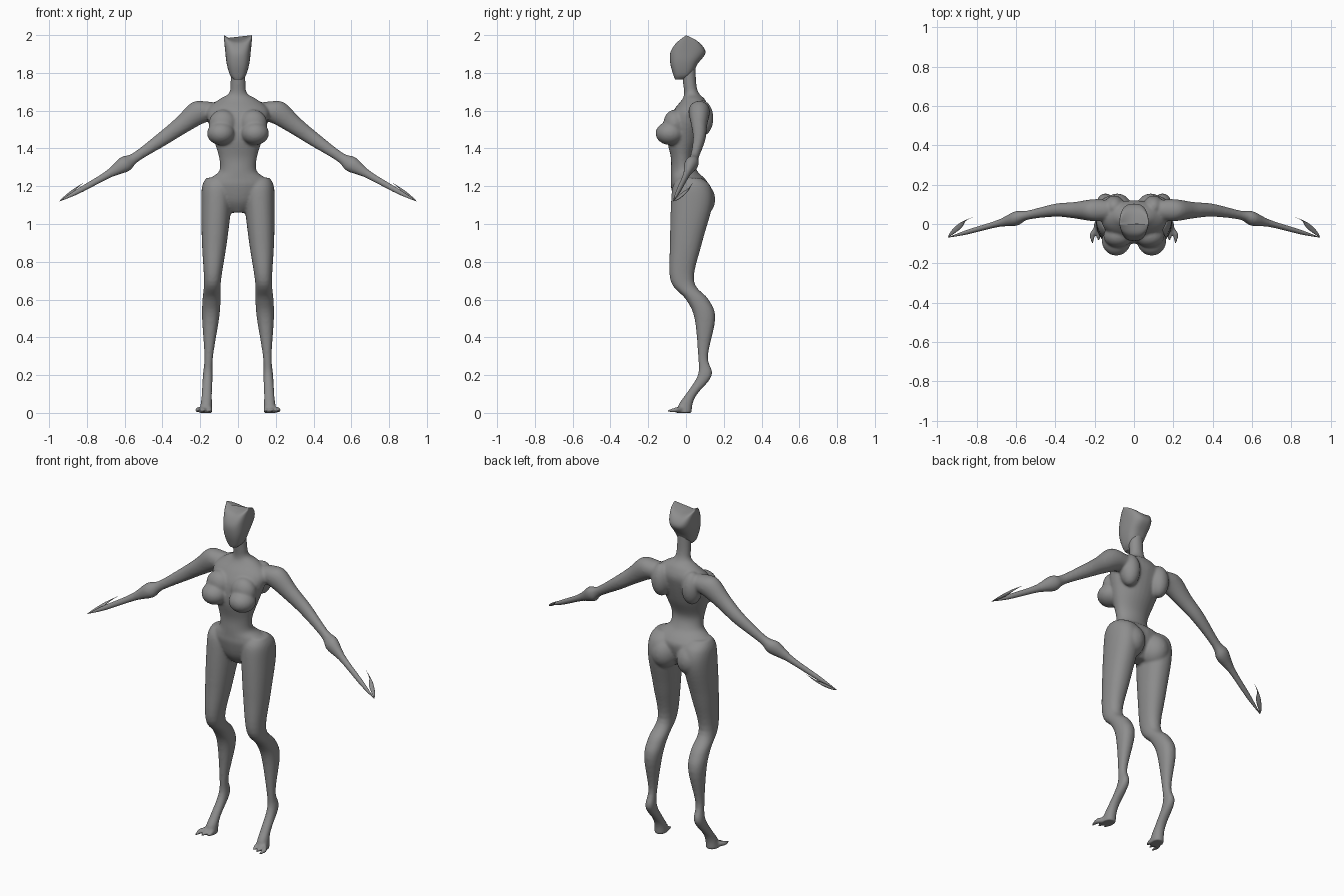
import bpy, bmesh, math
from mathutils import Vector, Matrix

cube = bpy.data.objects.get("Cube")
if cube:
    bpy.data.objects.remove(cube)

grey = bpy.data.materials.new("plain grey")
grey.use_nodes = True
grey.diffuse_color = (0.27, 0.27, 0.27, 1)
grey.node_tree.nodes["Principled BSDF"].inputs["Base Color"].default_value = grey.diffuse_color

X, Y, Z = Vector((1, 0, 0)), Vector((0, 1, 0)), Vector((0, 0, 1))


def ring(z, wide, deep, x=0, y=0):
    """One oval cross-section: its centre and its two radii."""
    return Vector((x, y, z, wide, deep))


def spline(rows, steps=5):
    """Smooth in-between sections through the given ones."""
    out = []
    for i, b in enumerate(rows[:-1]):
        a, c = rows[max(i - 1, 0)], rows[i + 1]
        d = rows[min(i + 2, len(rows) - 1)]
        for k in range(steps):
            t = k / steps
            out.append(b + (c - a) * (t / 2)
                       + (2 * a - 5 * b + 4 * c - d) * (t * t / 2)
                       + (3 * b - a - 3 * c + d) * (t ** 3 / 2))
    return out + [rows[-1]]


def rounded(value, power):
    return math.copysign(abs(value) ** (2 / power), value)


def loft(bm, sections, u=X, v=Y, side=1, power=2, sides=28):
    """Closed skin over oval rings lying in the plane of u and v."""
    rings = []
    for x, y, z, wide, deep in spline(sections):
        loop = []
        for k in range(sides):
            angle = math.tau * k / sides
            p = (Vector((x, y, z))
                 + u * rounded(math.cos(angle), power) * max(wide, 0.001)
                 + v * rounded(math.sin(angle), power) * max(deep, 0.001))
            loop.append(bm.verts.new((p.x * side, p.y, p.z)))
        rings.append(loop)
    faces = [bm.faces.new(rings[0]), bm.faces.new(rings[-1])]
    for low, high in zip(rings, rings[1:]):
        for k in range(sides):
            n = (k + 1) % sides
            faces.append(bm.faces.new((low[k], low[n], high[n], high[k])))
    bmesh.ops.recalc_face_normals(bm, faces=faces)


def blob(bm, centre, radii):
    place = Matrix.Translation(centre) @ Matrix.Diagonal((*radii, 1))
    bmesh.ops.create_uvsphere(bm, u_segments=28, v_segments=18, radius=1, matrix=place)


def finish(bm, name):
    mesh = bpy.data.meshes.new(name)
    bm.to_mesh(mesh)
    bm.free()
    mesh.materials.append(grey)
    obj = bpy.data.objects.new(name, mesh)
    bpy.context.collection.objects.link(obj)
    bpy.ops.object.select_all(action="DESELECT")
    obj.select_set(True)
    bpy.context.view_layer.objects.active = obj
    bpy.ops.object.shade_smooth_by_angle(angle=math.radians(40))
    return obj


def leg_ring(z, y, wide, deep):
    """Legs spread evenly from hip to foot."""
    return ring(x=0.17 - 0.05 * z, y=y, z=z, wide=wide, deep=deep)


def arm_ring(x, thick):
    """Arms slope down with a slight sag and swing forward past the elbow."""
    sag = 0.025 * math.sin(math.pi * (x - 0.2) / 0.745)
    return ring(x=x, y=0.07 - 0.28 * max(0, x - 0.45),
                z=min(1.6, 1.725 - 0.64 * x - sag), wide=thick, deep=thick * 0.87)


# Torso and neck
body = bmesh.new()
loft(body, [
    ring(z=1.06, y=0.02, wide=0.04, deep=0.04),
    ring(z=1.12, y=0.02, wide=0.12, deep=0.08),
    ring(z=1.2, y=0.02, wide=0.17, deep=0.1),
    ring(z=1.24, y=0.01, wide=0.15, deep=0.09),
    ring(z=1.28, y=-0.01, wide=0.1, deep=0.07),
    ring(z=1.35, y=-0.02, wide=0.1, deep=0.06),
    ring(z=1.45, y=-0.01, wide=0.13, deep=0.09),
    ring(z=1.55, y=0.01, wide=0.16, deep=0.1),
    ring(z=1.61, y=0.03, wide=0.16, deep=0.09),
    ring(z=1.66, y=0.04, wide=0.1, deep=0.06),
    ring(z=1.69, y=0.03, wide=0.05, deep=0.04),
    ring(z=1.74, y=0.02, wide=0.04, deep=0.035),
    ring(z=1.86, y=0.01, wide=0.04, deep=0.04)])

leg = [
    leg_ring(z=1.245, y=0.02, wide=0.06, deep=0.06),
    leg_ring(z=1.2, y=0.03, wide=0.08, deep=0.1),
    leg_ring(z=1.1, y=0.03, wide=0.08, deep=0.11),
    leg_ring(z=0.9, y=0, wide=0.066, deep=0.085),
    leg_ring(z=0.7, y=-0.02, wide=0.045, deep=0.062),
    leg_ring(z=0.6, y=0.06, wide=0.048, deep=0.06),
    leg_ring(z=0.5, y=0.1, wide=0.045, deep=0.055),
    leg_ring(z=0.3, y=0.09, wide=0.023, deep=0.026),
    leg_ring(z=0.2, y=0.1, wide=0.026, deep=0.038),
    leg_ring(z=0.1, y=0.03, wide=0.027, deep=0.03),
    leg_ring(z=0.05, y=0, wide=0.03, deep=0.036),
    leg_ring(z=0, y=-0.01, wide=0.035, deep=0.04)]
arm = [arm_ring(x, thick) for x, thick in (
    (0.07, 0.045), (0.14, 0.06), (0.21, 0.064), (0.3, 0.048), (0.4, 0.038),
    (0.54, 0.027), (0.595, 0.043), (0.65, 0.03), (0.7, 0.018))]
across = Vector((0.55, 0, 0.83))

for side in (1, -1):
    # Legs and arms
    loft(body, leg, side=side, power=2.2)
    loft(body, arm, across, Y, side)
    # Split toes, the outer one longest
    for toe in range(3):
        spread, reach = 0.15 + 0.03 * toe, 0.07 + 0.015 * toe
        loft(body, [ring(x=0.17, z=0.022, wide=0.016, deep=0.02),
                    ring(x=spread, y=-reach / 2, z=0.016, wide=0.015, deep=0.015),
                    ring(x=spread, y=-reach, z=0.01, wide=0.005, deep=0.006)],
             X, Z, side)
    # Breasts, shoulder blades and buttocks
    blob(body, (0.09 * side, -0.085, 1.48), (0.074, 0.076, 0.062))
    blob(body, (0.08 * side, -0.06, 1.53), (0.075, 0.06, 0.075))
    blob(body, (0.1 * side, 0.085, 1.56), (0.055, 0.06, 0.095))
    blob(body, (0.085 * side, 0.065, 1.13), (0.08, 0.09, 0.095))

# Fuse the body into one smooth skin
skin = finish(body, "body")
fuse = skin.modifiers.new("fuse", "REMESH")
fuse.mode = "VOXEL"
fuse.voxel_size = 0.007
fuse.use_smooth_shade = True
soften = skin.modifiers.new("soften", "SMOOTH")
soften.factor = 0.5
soften.iterations = 8

# Head with a saddle-shaped crown between two side ridges
head = bmesh.new()
loft(head, [
    ring(z=1.765, y=-0.035, wide=0.022, deep=0.022),
    ring(z=1.79, y=-0.02, wide=0.043, deep=0.047),
    ring(z=1.85, y=-0.01, wide=0.06, deep=0.073),
    ring(z=1.92, y=0.01, wide=0.068, deep=0.093),
    ring(z=1.98, y=0.01, wide=0.074, deep=0.062),
    ring(z=2, wide=0.075, deep=0.004)], power=2.7, sides=48)
crown = 1.85
for v in head.verts:
    if v.co.z > crown:
        middle = 1 - (v.co.x / 0.075) ** 2
        v.co.z -= 0.19 * middle * (v.co.z - crown)
finish(head, "head")

# Forearm spikes, each with a backward hook
spike = [arm_ring(x, thick) for x, thick in (
    (0.64, 0.027), (0.72, 0.018), (0.85, 0.013), (0.945, 0.001))]
tip = spike[-1]
along = (Vector(tip[:3]) - Vector(spike[0][:3])).normalized()
normal = along.cross(Vector((0, 0.95, 0.3))).normalized()
hook = [tip,
        ring(x=0.905, y=-0.03, z=1.148, wide=0.03, deep=0.007),
        ring(x=0.87, y=0.01, z=1.18, wide=0.017, deep=0.005),
        ring(x=0.82, y=0.035, z=1.217, wide=0, deep=0)]
for side, label in ((1, "left"), (-1, "right")):
    bm = bmesh.new()
    loft(bm, spike, across, Y, side)
    loft(bm, hook, along, normal, side)
    finish(bm, label + "_hooked_spike")
